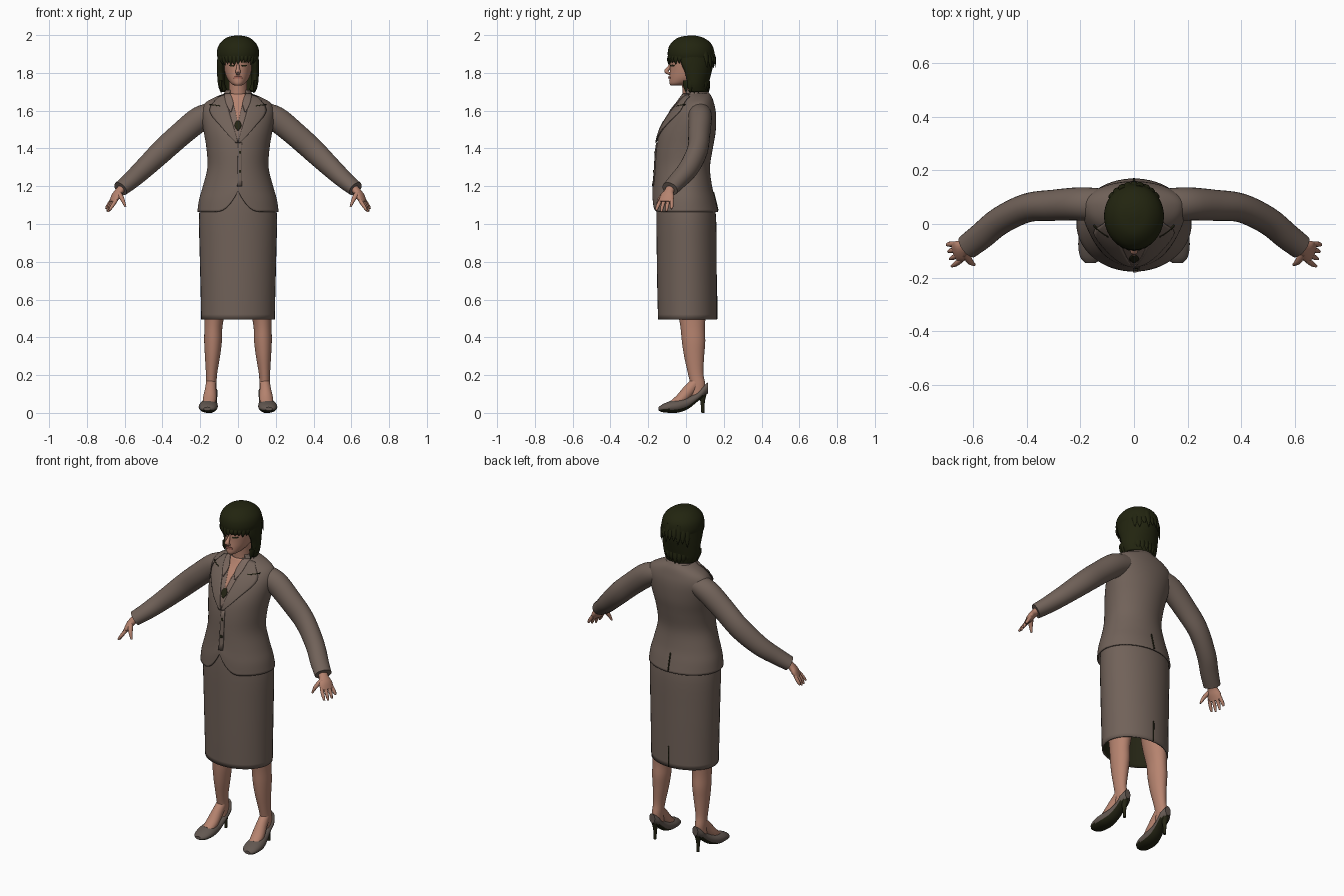
import bpy, bmesh, math, random
from mathutils import Vector
from mathutils.bvhtree import BVHTree

random.seed(4)


def material(name, rgb):
    m = bpy.data.materials.new(name)
    m.diffuse_color = (*rgb, 1)
    return m


SUIT = material("suit brown", (0.165, 0.122, 0.100))
SHIRT = material("shirt brown", (0.20, 0.14, 0.115))
SKIN = material("skin", (0.47, 0.23, 0.16))
HAIR = material("dark hair", (0.016, 0.018, 0.005))
SHOE = material("shoe grey", (0.125, 0.098, 0.083))
DARK = material("dark lining", (0.018, 0.018, 0.007))
LIPS = material("lips", (0.34, 0.12, 0.09))


def spline(rows, n=4):
    """Catmull-Rom through rows of numbers."""
    out = []
    for i in range(len(rows) - 1):
        p = [rows[max(0, min(len(rows) - 1, i + k))] for k in (-1, 0, 1, 2)]
        for s in range(n):
            t = s / n
            out.append([0.5 * (2 * b + (c - a) * t + (2 * a - 5 * b + 4 * c - d) * t * t
                        + (3 * b - a - 3 * c + d) * t ** 3) for a, b, c, d in zip(*p)])
    out.append(list(rows[-1]))
    return out


def build(name, rings, mats, loop=True, caps=(True, True), recalc=True):
    """Skin a list of point rings."""
    bm = bmesh.new()
    v = [[bm.verts.new(p) for p in r] for r in rings]
    n = len(rings[0])
    for a, b in zip(v, v[1:]):
        for j in range(n if loop else n - 1):
            k = (j + 1) % n
            bm.faces.new((a[j], a[k], b[k], b[j]))
    if loop and caps[0]:
        bm.faces.new(v[0][::-1])
    if loop and caps[1]:
        bm.faces.new(v[-1])
    if recalc:
        bmesh.ops.recalc_face_normals(bm, faces=bm.faces)
    me = bpy.data.meshes.new(name)
    bm.to_mesh(me)
    bm.free()
    for m in mats:
        me.materials.append(m)
    ob = bpy.data.objects.new(name, me)
    bpy.context.collection.objects.link(ob)
    return ob


def oval(z, w, yf, yc, yb, cx=0, n=40, a0=0, a1=360):
    """Horizontal ring with separate front and back depth."""
    loop = a1 - a0 == 360
    pts = []
    for i in range(n):
        a = math.radians(a0 + (a1 - a0) * i / (n if loop else n - 1))
        s = math.sin(a)
        pts.append(Vector((cx + w * math.cos(a), yc + s * ((yb - yc) if s > 0 else (yc - yf)), z)))
    return pts


def tube(name, rows, mat, side=1, up=(0, 0, 1), n=20, sub=4):
    """Oval tube; rows are x, y, z, radius across, radius along up."""
    rows = spline(rows, sub)
    c = [Vector(r[:3]) for r in rows]
    rings = []
    for i, r in enumerate(rows):
        t = (c[min(i + 1, len(c) - 1)] - c[max(i - 1, 0)]).normalized()
        u = Vector(up).cross(t).normalized()
        w = t.cross(u)
        ring = [c[i] + u * r[3] * math.cos(k * math.tau / n) + w * r[4] * math.sin(k * math.tau / n)
                for k in range(n)]
        rings.append([Vector((p.x * side, p.y, p.z)) for p in ring])
    return build(name, rings, [mat])


def solid(ob, t, offset=-1, mat=0):
    m = ob.modifiers.new("thickness", "SOLIDIFY")
    m.thickness, m.offset, m.material_offset = t, offset, mat


def patch(name, base, left, right, mat, lift=0.004, side=1, back=False, n=6):
    """Thin plate laid on a surface between two x,z polylines."""
    me = base.data
    tree = BVHTree.FromPolygons([v.co for v in me.vertices], [p.vertices for p in me.polygons])
    d = 1 if back else -1
    rings = []
    for l, r in zip(spline(left, 5), spline(right, 5)):
        ring = []
        for k in range(n + 1):
            x, z = (l[i] + (r[i] - l[i]) * k / n for i in (0, 1))
            hit = tree.ray_cast(Vector((x * side, d, z)), Vector((0, -d, 0)))[0]
            ring.append(Vector((x * side, (hit.y if hit else -0.02) + d * lift, z)))
        rings.append(ring)
    ob = build(name, rings, [mat], loop=False)
    solid(ob, 0.006, 0)
    return ob


# Skirt with dark lining and a back slit
skirt = build("skirt", [oval(*r) for r in spline([
    (0.495, 0.195, -0.148, 0.01, 0.163), (0.65, 0.198, -0.152, 0.01, 0.163),
    (0.85, 0.203, -0.155, 0.01, 0.162), (1.05, 0.206, -0.157, 0.01, 0.158),
    (1.15, 0.185, -0.153, 0.01, 0.135), (1.25, 0.15, -0.14, 0.0, 0.11)])],
    [SUIT, DARK], caps=(False, True), recalc=False)
solid(skirt, 0.008, -1, 1)
patch("skirt_slit", skirt, [(-0.003, 0.497), (-0.003, 0.62)], [(0.003, 0.497), (0.003, 0.62)], DARK, 0.001, 1, True, 1)

# Jacket body with a rounded front cutaway
jacket = build("jacket", [oval(*r, n=64) for r in spline([
    (1.065, 0.215, -0.178, 0.0, 0.170), (1.13, 0.206, -0.176, 0.0, 0.155),
    (1.20, 0.186, -0.170, 0.0, 0.138), (1.30, 0.162, -0.164, 0.0, 0.127),
    (1.40, 0.167, -0.157, 0.01, 0.142), (1.48, 0.180, -0.141, 0.03, 0.156),
    (1.55, 0.192, -0.108, 0.05, 0.160), (1.60, 0.194, -0.075, 0.065, 0.157),
    (1.64, 0.175, -0.042, 0.07, 0.148), (1.67, 0.125, -0.022, 0.07, 0.138),
    (1.69, 0.075, -0.012, 0.06, 0.125)])], [SUIT], caps=(False, True), recalc=False)
for v in jacket.data.vertices:
    if v.co.z < 1.25 and v.co.y < 0:
        hem = 1.065 + 0.11 * max(0, 1 - abs(v.co.x) / 0.11) ** 2
        v.co.z = hem + (v.co.z - 1.065) / 0.185 * (1.25 - hem)
solid(jacket, 0.008)
patch("back_vent", jacket, [(-0.003, 1.07), (-0.003, 1.17)], [(0.003, 1.07), (0.003, 1.17)], DARK, 0.001, 1, True, 1)
patch("front_placket", jacket, [(-0.004, 1.20), (0.0, 1.43)], [(0.022, 1.20), (0.022, 1.43)], SUIT, 0.003, 1, False, 3)
for z in (1.28, 1.38):
    patch("button", jacket, [(0.004, z - 0.007), (0.004, z + 0.007)], [(0.016, z - 0.007), (0.016, z + 0.007)], DARK, 0.006, n=2)

# Shirt, open neck and pendant
patch("shirt_front", jacket, [(-0.005, 1.44), (-0.04, 1.56), (-0.07, 1.688)],
      [(0.005, 1.44), (0.04, 1.56), (0.07, 1.688)], SHIRT, 0.002, n=10)
patch("open_neck", jacket, [(-0.002, 1.54), (-0.02, 1.62), (-0.042, 1.688)],
      [(0.002, 1.54), (0.02, 1.62), (0.042, 1.688)], SKIN, 0.005, n=8)
patch("pendant", jacket, [(-0.003, 1.495), (-0.018, 1.52), (-0.008, 1.545)],
      [(0.003, 1.495), (0.018, 1.52), (0.008, 1.545)], DARK, 0.007, n=4)

# Lapels and collars
for s in (1, -1):
    patch("lapel", jacket, [(0.0, 1.43), (0.025, 1.52), (0.048, 1.60), (0.070, 1.685)],
          [(0.012, 1.43), (0.085, 1.51), (0.150, 1.60), (0.100, 1.675)], SUIT, 0.007, s, n=8)
    patch("lapel_notch", jacket, [(0.095, 1.622), (0.15, 1.63)], [(0.095, 1.626), (0.15, 1.634)], DARK, 0.009, s)
    patch("shirt_collar", jacket, [(0.035, 1.595), (0.024, 1.64), (0.040, 1.688)],
          [(0.042, 1.595), (0.064, 1.64), (0.072, 1.688)], SHIRT, 0.011, s)
collar = build("collar", [oval(*r, n=32, a0=-50, a1=230) for r in spline([
    (1.655, 0.105, -0.035, 0.06, 0.142), (1.69, 0.076, -0.02, 0.06, 0.125),
    (1.71, 0.064, -0.012, 0.055, 0.108)])], [SUIT], loop=False, recalc=False)
solid(collar, 0.008)

# Sleeves, hands, legs and shoes
for s in (1, -1):
    tube("sleeve", [(0.12, 0.07, 1.59, 0.062, 0.055), (0.20, 0.075, 1.558, 0.062, 0.066),
                    (0.30, 0.07, 1.478, 0.058, 0.064), (0.40, 0.06, 1.388, 0.054, 0.062),
                    (0.50, 0.012, 1.292, 0.052, 0.054), (0.57, -0.045, 1.228, 0.050, 0.046),
                    (0.622, -0.085, 1.186, 0.047, 0.040)], SUIT, s, n=28)
    tube("palm", [(0.605, -0.075, 1.20, 0.026, 0.022), (0.63, -0.09, 1.172, 0.027, 0.02),
                  (0.648, -0.10, 1.145, 0.040, 0.019), (0.665, -0.107, 1.115, 0.039, 0.013)], SKIN, s)
    for k, drop in ((-0.03, 0.008), (-0.01, 0.0), (0.01, 0.003), (0.029, 0.016)):
        tube("finger", [(0.657 + 0.4 * k, -0.104 + k, 1.127, 0.010, 0.010),
                        (0.678 + 0.4 * k, -0.112 + 1.25 * k, 1.095, 0.0095, 0.0095),
                        (0.690 + 0.3 * k, -0.117 + 1.35 * k, 1.064 + drop, 0.005, 0.005)], SKIN, s, n=10)
    tube("thumb", [(0.632, -0.11, 1.165, 0.014, 0.013), (0.612, -0.14, 1.13, 0.012, 0.011),
                   (0.596, -0.152, 1.092, 0.005, 0.005)], SKIN, s, n=10)
    build("leg", [oval(z, w, f, (f + b) / 2, b, s * x, 28) for z, x, w, f, b in spline([
        (0.09, 0.142, 0.026, 0.02, 0.10), (0.15, 0.142, 0.028, 0.022, 0.102),
        (0.21, 0.140, 0.030, 0.010, 0.092), (0.30, 0.135, 0.040, -0.010, 0.096),
        (0.38, 0.132, 0.047, -0.022, 0.102), (0.46, 0.130, 0.048, -0.030, 0.100),
        (0.58, 0.120, 0.060, -0.050, 0.110), (0.80, 0.105, 0.075, -0.070, 0.120)])], [SKIN])
    tube("foot", [(0.142, 0.06, 0.17, 0.026, 0.026), (0.145, 0.02, 0.125, 0.030, 0.032),
                  (0.150, -0.025, 0.075, 0.036, 0.030), (0.155, -0.07, 0.045, 0.032, 0.022)], SKIN, s)
    rings = []
    for y, x, w, lo, hi in spline([
            (-0.145, 0.162, 0.020, 0.012, 0.030), (-0.125, 0.160, 0.040, 0.004, 0.045),
            (-0.085, 0.158, 0.050, 0.0, 0.062), (-0.04, 0.156, 0.049, 0.002, 0.072),
            (0.01, 0.150, 0.040, 0.020, 0.084), (0.055, 0.144, 0.034, 0.055, 0.108),
            (0.09, 0.142, 0.034, 0.082, 0.142), (0.117, 0.142, 0.018, 0.105, 0.162)]):
        rings.append([Vector((s * (x + w * math.cos(a)), y, (lo + hi) / 2 + (hi - lo) / 2 * math.sin(a)))
                      for a in (k * math.tau / 24 for k in range(24))])
    shoe = build("shoe", rings, [SHOE, DARK])
    for p in shoe.data.polygons:
        p.material_index = int(p.normal.z < -0.55)
    tube("shoe_heel", [(0.142, 0.088, 0.115, 0.026, 0.026), (0.142, 0.088, 0.06, 0.011, 0.012),
                       (0.142, 0.089, 0.0, 0.008, 0.008)], DARK, s, (0, 1, 0), 12)

# Neck, head and face
build("neck", [oval(*r) for r in spline([(1.62, 0.062, -0.022, 0.045, 0.10), (1.69, 0.050, -0.018, 0.04, 0.095),
                                         (1.78, 0.048, -0.025, 0.035, 0.09)])], [SKIN])
head = build("head", [oval(*r) for r in spline([
    (1.733, 0.018, -0.080, -0.05, -0.02), (1.745, 0.038, -0.088, -0.03, 0.02),
    (1.775, 0.060, -0.088, 0.01, 0.08), (1.81, 0.071, -0.085, 0.025, 0.11),
    (1.85, 0.077, -0.084, 0.03, 0.12), (1.90, 0.078, -0.082, 0.03, 0.12), (1.96, 0.05, -0.04, 0.03, 0.09)])], [SKIN])
tube("nose", [(0, -0.078, 1.85, 0.006, 0.006), (0, -0.092, 1.825, 0.009, 0.010),
              (0, -0.104, 1.808, 0.014, 0.011), (0, -0.082, 1.793, 0.010, 0.006)], SKIN, 1, (0, 1, 0), 14)
patch("lips", head, [(-0.020, 1.770), (-0.023, 1.775), (-0.012, 1.782)],
      [(0.020, 1.770), (0.023, 1.775), (0.012, 1.782)], LIPS, 0.003)
for s in (1, -1):
    patch("eye", head, [(0.024, 1.834), (0.018, 1.838), (0.023, 1.843)],
          [(0.038, 1.834), (0.047, 1.839), (0.04, 1.843)], DARK, 0.001, s)
    patch("eyebrow", head, [(0.015, 1.855), (0.015, 1.860)], [(0.052, 1.857), (0.052, 1.861)], HAIR, 0.001, s)

# Hair cap, side and back curtain, loose locks
build("hair_cap", [oval(*r) for r in spline([
    (1.865, 0.104, -0.090, 0.03, 0.146), (1.90, 0.112, -0.097, 0.03, 0.150),
    (1.94, 0.105, -0.090, 0.03, 0.142), (1.97, 0.083, -0.066, 0.03, 0.118),
    (1.99, 0.052, -0.032, 0.03, 0.082), (1.998, 0.012, 0.02, 0.03, 0.045)])], [HAIR])
curtain = build("hair_curtain", [oval(*r, n=36, a0=-32, a1=212) for r in spline([
    (1.70, 0.092, -0.010, 0.045, 0.115), (1.74, 0.106, -0.025, 0.04, 0.120),
    (1.80, 0.111, -0.040, 0.035, 0.135), (1.85, 0.111, -0.075, 0.03, 0.146),
    (1.90, 0.108, -0.085, 0.03, 0.146)])], [HAIR], loop=False, recalc=False)
solid(curtain, 0.028)


def lock(name, a, z0, z1, r0, r1, width):
    a = math.radians(a)
    d = Vector((math.cos(a), math.sin(a), 0))
    c = Vector((0, 0.03, 0))
    p, q = c + Vector((d.x * r0[0], d.y * r0[1], z0)), c + Vector((d.x * r1[0], d.y * r1[1], z1))
    m = p.lerp(q, 0.5) + d * 0.004
    tube(name, [(*p, width, 0.008), (*m, width * 0.8, 0.007), (*q, 0.001, 0.001)], HAIR, 1, d, 8, 2)


for i in range(11):
    lock("bang", 212 + i * 11.6, 1.89, random.uniform(1.838, 1.858), (0.102, 0.118), (0.094, 0.122), 0.016)
for i in range(16):
    lock("hair_tip", -20 + i * 14.6, 1.76, random.uniform(1.69, 1.71), (0.098, 0.088), (0.088, 0.088), 0.018)
for i in range(9):
    lock("back_lock", 40 + i * 12.5, random.uniform(1.90, 1.94), random.uniform(1.80, 1.85), (0.10, 0.108), (0.114, 0.128), 0.018)

# Smooth shading with sharp creases kept
for ob in bpy.context.scene.objects:
    ob.select_set(True)
bpy.context.view_layer.objects.active = jacket
bpy.ops.object.shade_smooth_by_angle(angle=math.radians(40))
